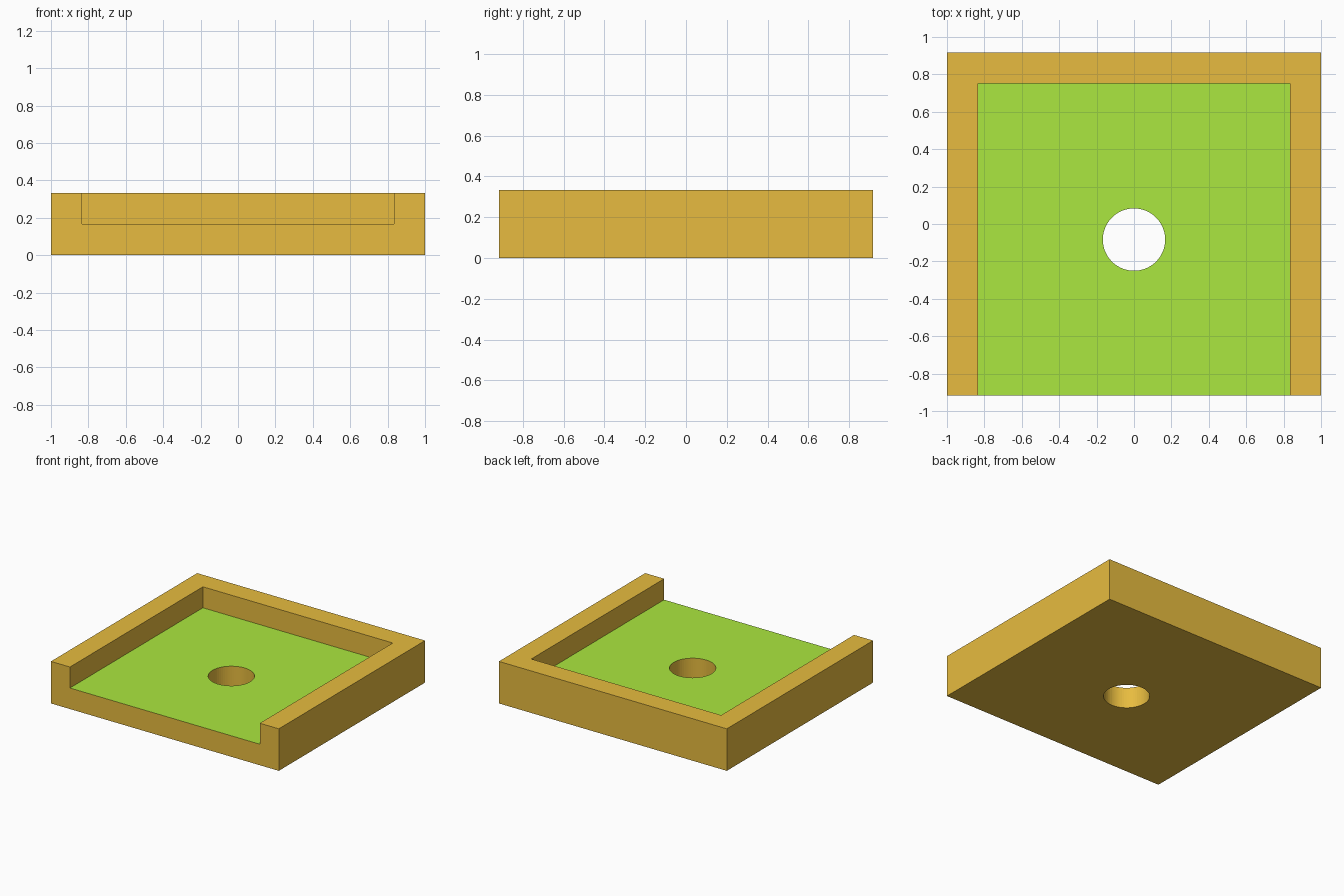
import bpy

if "Cube" in bpy.data.objects:
    bpy.data.objects.remove(bpy.data.objects["Cube"])

U = 1 / 6  # wall thickness, floor thickness and hole radius


def material(name, color):
    m = bpy.data.materials.new(name)
    m.diffuse_color = color
    m.use_nodes = True
    m.node_tree.nodes["Principled BSDF"].inputs["Base Color"].default_value = m.diffuse_color
    return m


def box(name, lo, hi):
    centre = [(a + b) / 2 for a, b in zip(lo, hi)]
    bpy.ops.mesh.primitive_cube_add(size=1, location=centre)
    ob = bpy.context.object
    ob.name = name
    ob.scale = [b - a for a, b in zip(lo, hi)]
    bpy.ops.object.transform_apply(location=True, rotation=False, scale=True)
    return ob


def cut(target, cutter):
    mod = target.modifiers.new("cut", 'BOOLEAN')
    mod.operation = 'DIFFERENCE'
    mod.solver = 'EXACT'
    mod.object = cutter
    bpy.context.view_layer.objects.active = target
    bpy.ops.object.modifier_apply(modifier=mod.name)
    bpy.data.objects.remove(cutter)


# Tray block
tray = box("tray", (-6 * U, -5.5 * U, 0), (6 * U, 5.5 * U, 2 * U))
tray.data.materials.append(material("orange", (0.8, 0.5, 0.05, 1)))
tray.data.materials.append(material("green", (0.41, 0.8, 0.05, 1)))

# Recess, open at the front
cut(tray, box("recess_cutter", (-5 * U, -7 * U, U), (5 * U, 4.5 * U, 3 * U)))

# Round through-hole in the middle of the recess floor
bpy.ops.mesh.primitive_cylinder_add(vertices=64, radius=U, depth=1,
                                    location=(0, -U / 2, 0))
cut(tray, bpy.context.object)

# Green recess floor, everything else orange
for p in tray.data.polygons:
    p.use_smooth = False
    on_floor = p.normal.z > 0.9 and abs(p.center.z - U) < 0.01
    p.material_index = 1 if on_floor else 0
